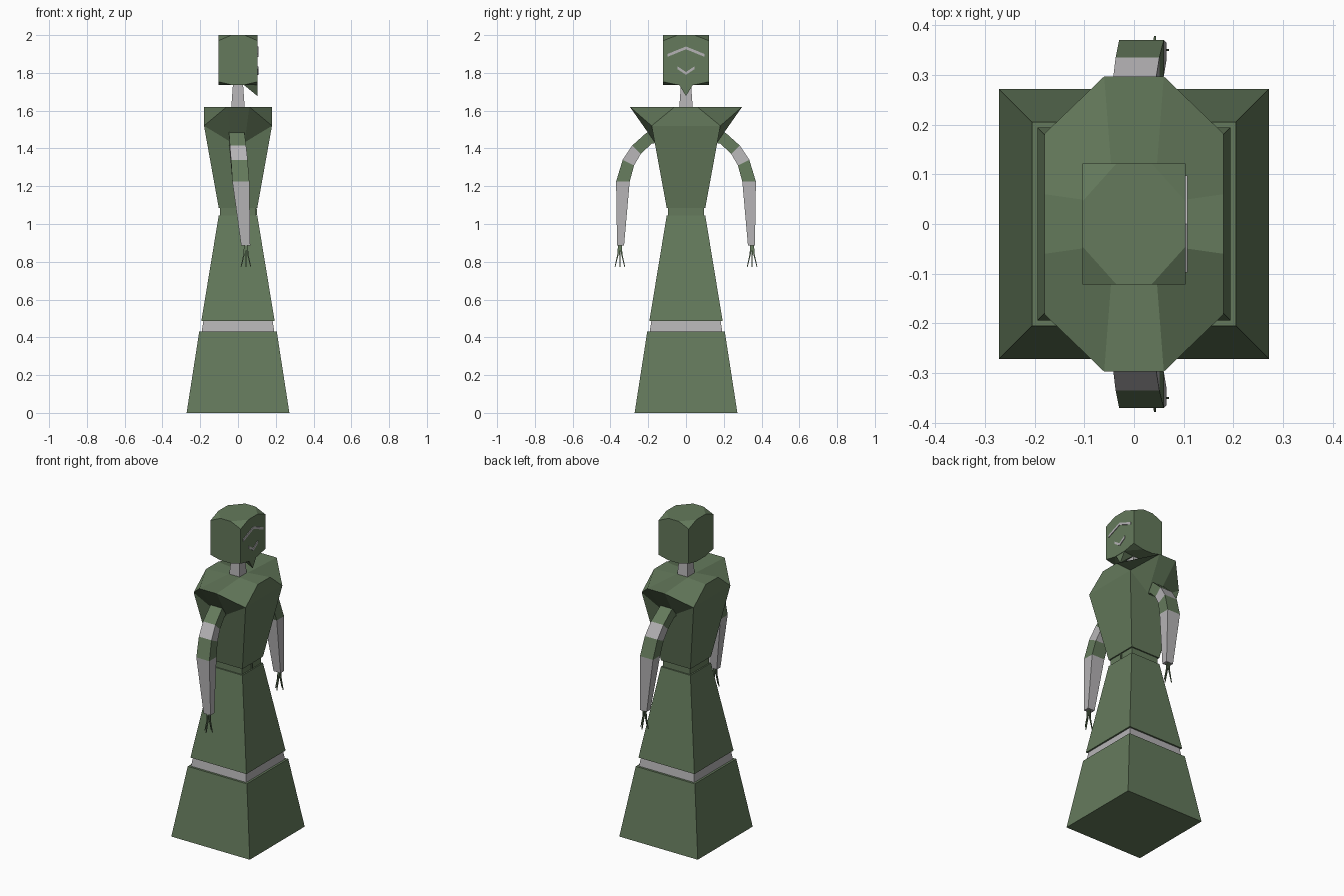
import bpy, bmesh, math
from mathutils import Vector

if "Cube" in bpy.data.objects:
    bpy.data.objects.remove(bpy.data.objects["Cube"])

green = bpy.data.materials.new("green")
green.diffuse_color = (0.128, 0.194, 0.106, 1)
green.use_nodes = True
green.node_tree.nodes["Principled BSDF"].inputs["Base Color"].default_value = green.diffuse_color
grey = bpy.data.materials.new("grey")
grey.diffuse_color = (0.46, 0.45, 0.46, 1)
grey.use_nodes = True
grey.node_tree.nodes["Principled BSDF"].inputs["Base Color"].default_value = grey.diffuse_color
SIGNS = (-1, 1)


def finish(name, bm, mat=grey):
    bmesh.ops.recalc_face_normals(bm, faces=bm.faces)
    me = bpy.data.meshes.new(name)
    bm.to_mesh(me)
    bm.free()
    ob = bpy.data.objects.new(name, me)
    bpy.context.collection.objects.link(ob)
    me.materials.append(mat)
    return ob


def loft(name, rings, mat=grey):
    """Skin a list of equal-length point rings and cap both ends."""
    bm = bmesh.new()
    vs = [[bm.verts.new(p) for p in r] for r in rings]
    n = len(rings[0])
    for a, b in zip(vs, vs[1:]):
        for i in range(n):
            j = (i + 1) % n
            bm.faces.new((a[i], a[j], b[j], b[i]))
    bm.faces.new(vs[0])
    bm.faces.new(vs[-1])
    return finish(name, bm, mat)


def square(h, z):
    return [(-h, -h, z), (h, -h, z), (h, h, z), (-h, h, z)]


def frustum(name, h0, z0, h1, z1, mat=grey):
    return loft(name, [square(h0, z0), square(h1, z1)], mat)


# skirt, waist and neck
frustum("lower_skirt", 0.272, 0, 0.205, 0.432, green)
frustum("skirt_band", 0.192, 0.43, 0.183, 0.49)
frustum("upper_skirt", 0.194, 0.486, 0.102, 1.045, green)
frustum("waist", 0.094, 1.04, 0.094, 1.09, green)
frustum("neck", 0.036, 1.61, 0.026, 1.75)
loft("buckle", [[(x, -0.006, 1.047), (x, 0.006, 1.047), (x, 0.006, 1.083), (x, -0.006, 1.083)]
                for x in (0.09, 0.1)], green)

# torso with flared shoulders
bm = bmesh.new()
V = {}
for key, p in {"base": (0.102, 0.102, 1.085), "corner": (0.18, 0.182, 1.52), "chest": (0.18, 0.06, 1.62),
               "tip": (0.06, 0.297, 1.62), "pit": (0.035, 0.165, 1.432), "neck": (0.04, 0.04, 1.618)}.items():
    for sx in SIGNS:
        for sy in SIGNS:
            V[key, sx, sy] = bm.verts.new((p[0] * sx, p[1] * sy, p[2]))
for s in SIGNS:
    for t in SIGNS:
        bm.faces.new([V[k, s, t] for k in ("chest", "corner", "tip", "neck")])
        bm.faces.new([V[k, s, t] for k in ("corner", "tip", "pit")])
    for a, b in (("base", "corner"), ("corner", "chest"), ("chest", "neck")):
        bm.faces.new((V[a, s, -1], V[a, s, 1], V[b, s, 1], V[b, s, -1]))
    for a, b in (("pit", "tip"), ("tip", "neck")):
        bm.faces.new((V[a, -1, s], V[a, 1, s], V[b, 1, s], V[b, -1, s]))
    bm.faces.new([V[k, x, s] for k, x in (("base", -1), ("base", 1), ("corner", 1),
                                          ("pit", 1), ("pit", -1), ("corner", -1))])
for k in ("base", "neck"):
    bm.faces.new([V[k, x, y] for x, y in ((-1, -1), (1, -1), (1, 1), (-1, 1))])
finish("torso", bm, green)

# head: box with softly clipped corners
bm = bmesh.new()
for sx in SIGNS:
    for sy in SIGNS:
        for zc, zm in ((1.97, 2.0), (1.753, 1.737)):
            for p in ((0.104, 0.122, zc), (0.104, 0.045, zm), (0.035, 0.122, zm)):
                bm.verts.new((p[0] * sx, p[1] * sy, p[2]))
bmesh.ops.convex_hull(bm, input=bm.verts)
bmesh.ops.dissolve_limit(bm, angle_limit=0.01, verts=bm.verts, edges=bm.edges)
finish("head", bm, green)

# pointed beard
bm = bmesh.new()
for p in ((0.102, -0.045, 1.75), (0.102, 0.045, 1.75), (0.102, 0, 1.678), (0.02, -0.03, 1.745), (0.02, 0.03, 1.745)):
    bm.verts.new(p)
bmesh.ops.convex_hull(bm, input=bm.verts)
finish("beard", bm, green)


# chevron brow and mouth on the +x face
def chevron(name, w, z_end, z_mid, t):
    def ring(y, z):
        return [(0.098, y, z), (0.108, y, z), (0.108, y, z + t), (0.098, y, z + t)]
    loft(name, [ring(-w, z_end), ring(0, z_mid), ring(w, z_end)])


chevron("brow", 0.098, 1.885, 1.925, 0.015)
chevron("mouth", 0.045, 1.82, 1.79, 0.015)

# arms: each section is outer y,z / inner y,z / x centre / x half width
S = [(0.15, 1.515, 0.15, 1.43, -0.01, 0.038), (0.215, 1.478, 0.183, 1.425, -0.006, 0.041),
     (0.285, 1.415, 0.24, 1.37, 0.0, 0.043), (0.335, 1.34, 0.275, 1.31, 0.007, 0.044),
     (0.37, 1.225, 0.298, 1.225, 0.015, 0.045), (0.365, 0.885, 0.328, 0.885, 0.041, 0.024)]
for side, s in (("left", 1), ("right", -1)):
    R = [[(x - h, s * yo, zo), (x + h, s * yo, zo), (x + h, s * yi, zi), (x - h, s * yi, zi)]
         for yo, zo, yi, zi, x, h in S]
    loft(side + "_shoulder", R[0:3], green)
    loft(side + "_arm_band", R[2:4])
    loft(side + "_elbow", R[3:5], green)
    loft(side + "_forearm", R[4:6])
    # splayed thin fingers
    for i in range(4):
        a = i * math.pi / 2
        dx, dy = math.cos(a), math.sin(a)
        rings = []
        for r, z, h in ((0.005, 0.89, 0.005), (0.01, 0.84, 0.0035), (0.026, 0.772, 0.002)):
            c = Vector((0.042 + r * dx, s * 0.35 + r * dy, z))
            rings.append([c + Vector((u * h, v * h, 0)) for u, v in ((-1, -1), (1, -1), (1, 1), (-1, 1))])
        loft(f"{side}_finger_{i}", rings, green)
